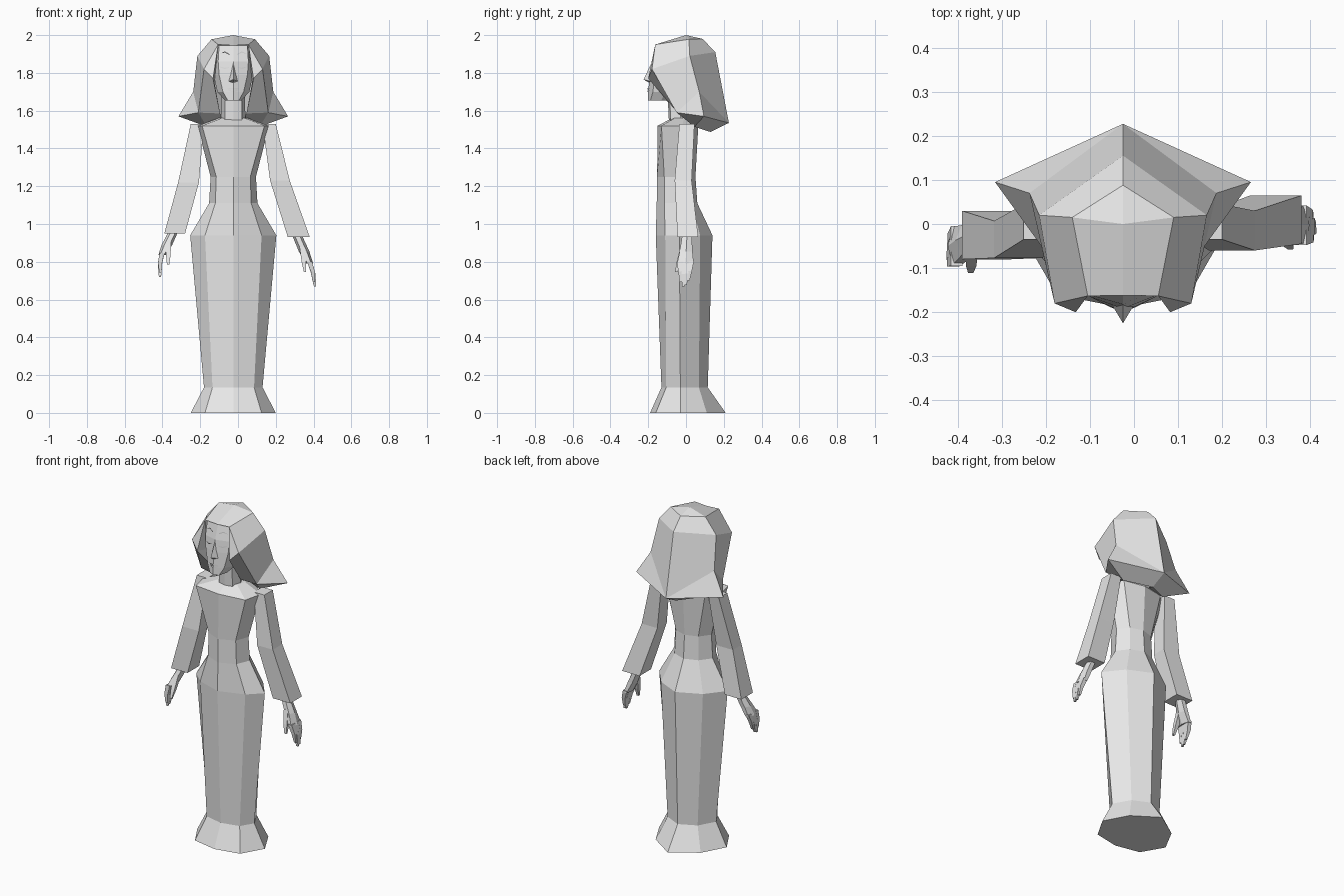
import bpy, bmesh
from mathutils import Vector

CX = -0.025  # symmetry plane of the figure

grey = bpy.data.materials.new("plain_grey")
grey.diffuse_color = (0.8, 0.8, 0.8, 1)


def make(name, verts, faces):
    mesh = bpy.data.meshes.new(name)
    mesh.from_pydata([tuple(v) for v in verts], [], faces)
    bm = bmesh.new()
    bm.from_mesh(mesh)
    bmesh.ops.remove_doubles(bm, verts=bm.verts, dist=0.0005)
    bmesh.ops.recalc_face_normals(bm, faces=bm.faces)
    bm.to_mesh(mesh)
    bm.free()
    mesh.materials.append(grey)
    obj = bpy.data.objects.new(name, mesh)
    bpy.context.collection.objects.link(obj)
    return obj


def loft(name, rings):
    n = len(rings[0])
    faces = [(r * n + i, r * n + (i + 1) % n, (r + 1) * n + (i + 1) % n, (r + 1) * n + i)
             for r in range(len(rings) - 1) for i in range(n)]
    faces += [tuple(range(n)), tuple(range((len(rings) - 1) * n, len(rings) * n))]
    return make(name, [v for ring in rings for v in ring], faces)


def ring8(z, front, fx, fy, sx, sy, bx, by, back):
    """Eight-sided symmetric section: front, corner, side, corner, back."""
    right = [(fx, fy), (sx, sy), (bx, by)]
    pts = [(0, front)] + right + [(0, back)] + [(-x, y) for x, y in reversed(right)]
    return [(CX + x, y, z) for x, y in pts]


def mirrored(name, half, faces):
    n = len(half)
    verts = [(CX + x, y, z) for x, y, z in half] + [(CX - x, y, z) for x, y, z in half]
    return make(name, verts, faces + [tuple(i + n for i in reversed(f)) for f in faces])


def limb(name, stations, sides=4):
    """Tapered limb through (x, y, z, half width, half depth) stations."""
    unit = {4: [(-1, -1), (1, -1), (1, 1), (-1, 1)],
            6: [(-1, 0), (-.5, -1), (.5, -1), (1, 0), (.5, 1), (-.5, 1)]}[sides]
    return loft(name, [[(x + a * w, y + b * d, z) for a, b in unit]
                       for x, y, z, w, d in stations])


# Dress with flared hem, hips, waist and sloping shoulders
loft("dress", [ring8(*r) for r in (
    (0.00, -.19, .15, -.16, .225, -.03, .15, .11, .21),
    (0.135, -.13, .11, -.105, .155, -.03, .10, .068, .115),
    (0.94, -.16, .15, -.11, .228, -.035, .14, .075, .14),
    (1.11, -.155, .095, -.115, .128, -.035, .08, .03, .06),
    (1.25, -.153, .09, -.115, .12, -.035, .075, .025, .05),
    (1.52, -.15, .165, -.13, .19, -.02, .13, .04, .065),
    (1.56, -.075, .06, -.06, .08, -.01, .06, .03, .04))])

# Neck
loft("neck", [ring8(*r) for r in (
    (1.53, -.09, .045, -.08, .065, -.03, .045, .01, .02),
    (1.74, -.10, .045, -.09, .06, -.03, .045, .01, .02))])

# Head
loft("head", [ring8(*r) for r in (
    (1.655, -.20, .03, -.188, .045, -.13, .03, -.06, -.05),
    (1.70, -.20, .055, -.175, .085, -.11, .05, 0, .02),
    (1.79, -.192, .075, -.165, .105, -.10, .08, .02, .05),
    (1.86, -.182, .08, -.16, .11, -.09, .08, .03, .06),
    (1.945, -.155, .075, -.148, .08, -.08, .06, .02, .04))])

# Nose
mirrored("nose", [(0, -.225, 1.765), (.024, -.185, 1.755), (0, -.184, 1.85), (0, -.19, 1.745)],
         [(0, 1, 2), (0, 3, 1), (1, 3, 2)])


def face_plate(name, pts, lift):
    """Thin tapered strip laid just in front of the face, on both sides."""
    n = len(pts)
    half = [(x, y - lift, z + h) for x, y, z, h in pts] + [(x, y - lift, z) for x, y, z, h in pts]
    mirrored(name, half, [(i, i + 1, n + i + 1, n + i) for i in range(n - 1)])


# Closed eyelids, brows and lips
face_plate("eyelids", [(.022, -.179, 1.828, .003), (.045, -.172, 1.82, .007),
                       (.07, -.163, 1.83, .003)], .006)
face_plate("eyebrows", [(.02, -.167, 1.895, .005), (.045, -.161, 1.908, .006),
                        (.07, -.154, 1.90, .002)], .006)
face_plate("upper_lip", [(0, -.199, 1.712, .009), (.012, -.194, 1.712, .009),
                         (.03, -.186, 1.715, .002)], .006)
face_plate("lower_lip", [(0, -.199, 1.698, .009), (.012, -.194, 1.70, .008),
                         (.028, -.187, 1.71, .002)], .005)

# Bobbed hair: crown, side panels, front locks and flicked-out hem
hair = [(0, 0, 2.0), (0, .088, 1.98), (.115, .015, 1.978), (.08, -.163, 1.95),
        (0, -.162, 1.945), (0, .155, 1.91), (.19, .02, 1.89), (.155, -.18, 1.82),
        (.107, -.20, 1.77), (.212, .07, 1.70), (.29, .095, 1.57), (0, .227, 1.535),
        (.185, -.05, 1.59), (.07, -.04, 1.585), (0, .13, 1.487), (.14, .045, 1.515),
        (.10, -.11, 1.75)]
mirrored("hair", hair, [
    (0, 1, 2), (0, 2, 3, 4), (1, 5, 6, 2), (2, 6, 7, 3), (3, 7, 8),
    (5, 11, 9, 6), (9, 11, 10), (6, 9, 12, 7), (9, 10, 12),
    (7, 12, 13, 8), (3, 8, 16), (8, 13, 16),
    (10, 11, 14, 15), (10, 15, 12), (12, 15, 14, 13)])

# Sleeves, each a slightly bent four-sided tube
limb("right_sleeve", [(.165, .005, 1.53, .035, .04), (.222, -.015, 1.23, .052, .045),
                      (.322, .01, .93, .058, .055)])
limb("left_sleeve", [(-.215, .005, 1.53, .035, .04), (-.262, -.035, 1.22, .055, .042),
                     (-.335, -.025, .95, .055, .055)])


def hand(side, wrist, knuckle, tip, thumb):
    w, k, t, th = map(Vector, (wrist, knuckle, tip, thumb))
    m = w.lerp(k, .55)
    limb(side + "_palm", [(*w, .026, .026), (*m, .028, .034), (*k, .02, .044)], 6)
    # Four fingers fan across the knuckles
    for i, (off, reach) in enumerate(((-.033, .8), (-.011, 1), (.011, .95), (.033, .75))):
        a = k + Vector((0, off, .012))
        b = k.lerp(t, reach) + Vector((0, off * .6, 0))
        bend = a.lerp(b, .5) + Vector((.006 if w.x > 0 else -.006, 0, 0))
        limb(f"{side}_finger_{i + 1}", [(*a, .013, .012), (*bend, .011, .010), (*b, .006, .006)])
    base = w.lerp(k, .4) + Vector((0, -.018, 0))
    limb(side + "_thumb", [(*base, .014, .014), (*base.lerp(th, .6), .012, .012), (*th, .006, .006)])


# Hands
hand("right", (.315, .005, .935), (.378, -.003, .79), (.408, -.008, .67), (.355, -.052, .745))
hand("left", (-.345, -.02, .955), (-.402, -.05, .835), (-.413, -.075, .72), (-.37, -.105, .785))
